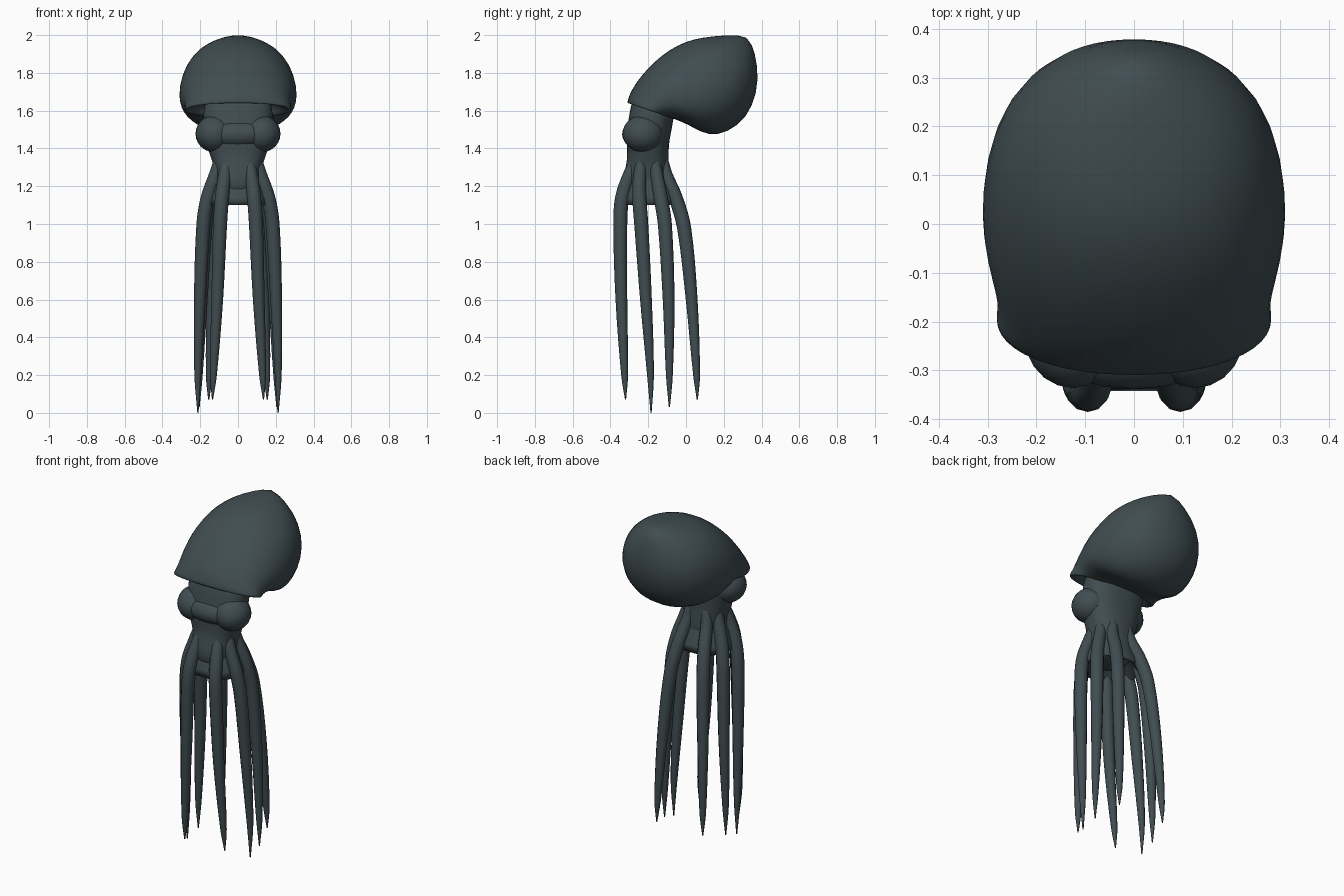
import bpy, bmesh, math
from mathutils import Vector

if "Cube" in bpy.data.objects:
    bpy.data.objects.remove(bpy.data.objects["Cube"])

skin = bpy.data.materials.new("dark slate skin")
skin.diffuse_color = (0.052, 0.074, 0.082, 1)
skin.use_nodes = True
skin.node_tree.nodes["Principled BSDF"].inputs["Base Color"].default_value = skin.diffuse_color


def finish(name, bm, levels=1):
    """Turn a bmesh into a smooth, coloured object."""
    bmesh.ops.recalc_face_normals(bm, faces=bm.faces)
    me = bpy.data.meshes.new(name)
    bm.to_mesh(me)
    bm.free()
    me.materials.append(skin)
    for p in me.polygons:
        p.use_smooth = True
    ob = bpy.data.objects.new(name, me)
    bpy.context.collection.objects.link(ob)
    if levels:
        sub = ob.modifiers.new("Smooth", 'SUBSURF')
        sub.levels = sub.render_levels = levels
    return ob


def loft(name, rings, cap=True, levels=1):
    """Skin a list of closed point rings."""
    bm = bmesh.new()
    vs = [[bm.verts.new(p) for p in r] for r in rings]
    n = len(rings[0])
    for a, b in zip(vs, vs[1:]):
        for i in range(n):
            j = (i + 1) % n
            bm.faces.new((a[i], a[j], b[j], b[i]))
    if cap:
        bm.faces.new(vs[0])
        bm.faces.new(vs[-1])
    return finish(name, bm, levels)


def oval(center, u, v, n=24, power=0.95):
    """Closed oval ring spanned by the half-axes u and v."""
    pts = []
    for i in range(n):
        a = 2 * math.pi * i / n
        c, s = math.cos(a), math.sin(a)
        pts.append(center + u * math.copysign(abs(c) ** power, c)
                   + v * math.copysign(abs(s) ** power, s))
    return pts


# Mantle: tilted sections given by upper (y, z), lower (y, z) and half width
mantle = [(.295, 2.0, .345, 1.975, .03), (.20, 2.0, .385, 1.83, .165),
          (.09, 1.99, .378, 1.69, .25), (0, 1.97, .325, 1.56, .295),
          (-.09, 1.925, .22, 1.48, .315), (-.17, 1.86, .12, 1.465, .313),
          (-.235, 1.79, .04, 1.51, .295), (-.285, 1.72, -.03, 1.545, .28),
          (-.31, 1.66, -.075, 1.56, .285), (-.313, 1.635, -.09, 1.562, .285),
          (-.29, 1.645, -.10, 1.58, .245), (-.25, 1.70, -.08, 1.62, .19)]
rings = []
for ty, tz, by, bz, w in mantle:
    top, low = Vector((0, ty, tz)), Vector((0, by, bz))
    rings.append(oval((top + low) / 2, Vector((w, 0, 0)), (top - low) / 2))
loft("mantle", rings)

# Head and neck: level sections given by z, front y, back y, half width
head = [(1.70, -.27, -.07, .15), (1.62, -.295, -.06, .185),
        (1.55, -.305, -.065, .185), (1.48, -.318, -.08, .18),
        (1.42, -.315, -.09, .17), (1.36, -.31, -.092, .147),
        (1.30, -.32, -.09, .127), (1.24, -.335, -.085, .125),
        (1.17, -.33, -.09, .12), (1.14, -.28, -.13, .07)]
loft("head", [oval(Vector((0, (f + b) / 2, z)), Vector((w, 0, 0)),
                   Vector((0, (f - b) / 2, 0)), power=.85)
              for z, f, b, w in head])

# Eye bulges and the brow that links them
for side in (-1, 1):
    bm = bmesh.new()
    bmesh.ops.create_uvsphere(bm, u_segments=20, v_segments=12, radius=1)
    for v in bm.verts:
        v.co = Vector((v.co.x * .10 + side * .125, v.co.y * .108 - .228,
                       v.co.z * .098 + 1.478))
    finish("eye_bulge", bm, 0)
bm = bmesh.new()
bmesh.ops.create_uvsphere(bm, u_segments=20, v_segments=12, radius=1)
for v in bm.verts:
    v.co = Vector((v.co.x * .20, v.co.y * .10 - .238, v.co.z * .08 + 1.475))
finish("brow", bm, 0)

# Arm centre lines on one side, front to back: (x, y, z)
paths = [
    [(.05, -.255, 1.36), (.07, -.30, 1.26), (.085, -.338, 1.14),
     (.095, -.348, 1.0), (.11, -.342, .6), (.13, -.325, .2), (.135, -.32, .07)],
    [(.09, -.23, 1.36), (.12, -.245, 1.26), (.16, -.247, 1.14),
     (.183, -.237, 1.0), (.202, -.212, .6), (.213, -.188, .2), (.212, -.185, 0)],
    [(.09, -.17, 1.36), (.115, -.155, 1.26), (.15, -.134, 1.14),
     (.172, -.112, 1.0), (.192, -.092, .6), (.205, -.088, .2), (.206, -.088, .03)],
    [(.05, -.13, 1.36), (.065, -.105, 1.26), (.085, -.055, 1.14),
     (.108, -.01, .98), (.135, .03, .6), (.152, .056, .2), (.155, .06, .07)],
]
radii = [.03, .034, .037, .037, .031, .018, .003]


def spline(pts, steps=4):
    """Catmull-Rom points through a path of vectors."""
    p = [pts[0] * 2 - pts[1]] + pts + [pts[-1] * 2 - pts[-2]]
    out = []
    for i in range(1, len(p) - 2):
        a, b, c, d = p[i - 1:i + 3]
        # tangents scaled to uneven spacing
        h = (c - b).length
        m0 = (c - a) * h / ((b - a).length + h)
        m1 = (d - b) * h / ((d - c).length + h)
        for k in range(steps):
            t = k / steps
            out.append(b * (2*t**3 - 3*t*t + 1) + m0 * (t**3 - 2*t*t + t)
                       + c * (3*t*t - 2*t**3) + m1 * (t**3 - t*t))
    return out + [pts[-1]]


for side in (-1, 1):
    for k, path in enumerate(paths):
        # the radius rides along as a fourth component
        pts = spline([Vector((x * side, y, z, r)) for (x, y, z), r in zip(path, radii)])
        rings = []
        for i, p in enumerate(pts):
            t = (pts[min(i + 1, len(pts) - 1)] - pts[max(i - 1, 0)]).to_3d().normalized()
            u = Vector((0, 1, 0)).cross(t).normalized()
            rings.append(oval(p.to_3d(), u * p.w, t.cross(u) * p.w, 12, 1))
        loft("arm_%d" % (k + 1), rings, levels=0)

# Web between the arms: a skirt strung from arm to arm, closed underneath
order = [(1, k) for k in range(4)] + [(-1, k) for k in (3, 2, 1, 0)]


def web_ring(level, drop, shrink=1.0):
    pts = []
    for s, k in order:
        x, y, z = paths[k][level]
        pts.append(Vector((x * s * shrink, (y + .2) * shrink - .2, z - drop)))
    return pts


loft("web", [web_ring(0, 0), web_ring(1, 0), web_ring(2, 0), web_ring(2, .04, 1.03),
             web_ring(2, .035, .95), web_ring(2, -.05, .5)], levels=0)
